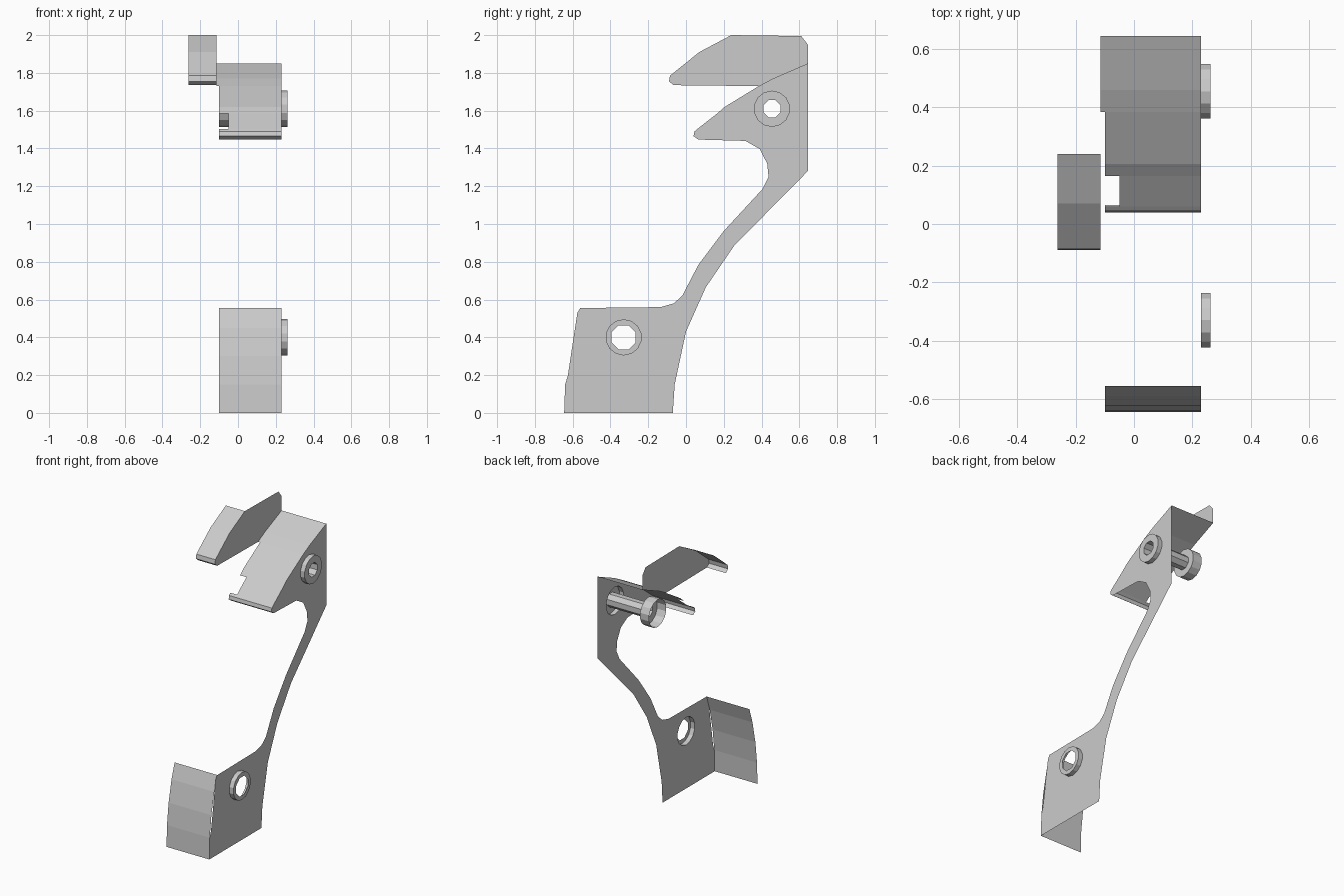
import bpy, bmesh, math
from mathutils import Vector

if "Cube" in bpy.data.objects:
    bpy.data.objects.remove(bpy.data.objects["Cube"])

X_SIDE, X_UPPER, X_CAP = 0.23, -0.115, 0.262


def finish(name, bm):
    bmesh.ops.remove_doubles(bm, verts=bm.verts, dist=0.0005)
    me = bpy.data.meshes.new(name)
    bm.to_mesh(me)
    bm.free()
    ob = bpy.data.objects.new(name, me)
    bpy.context.collection.objects.link(ob)
    return ob


def ring(center, r, n):
    cy, cz = center
    return [(cy + r * math.cos(2 * math.pi * (i + .5) / n),
             cz + r * math.sin(2 * math.pi * (i + .5) / n)) for i in range(n)]


def fill(bm, x, loops):
    """Flat sheet at a given x, first loop is the outline, the rest are holes."""
    edges = []
    for loop in loops:
        vs = [bm.verts.new((x, y, z)) for y, z in loop]
        edges += [bm.edges.new((vs[i - 1], vs[i])) for i in range(len(vs))]
    bmesh.ops.triangle_fill(bm, use_beauty=True, use_dissolve=False,
                            edges=edges, normal=Vector((1, 0, 0)))


def strip(bm, x0, x1, profile, closed=False):
    """Sheet swept along x from a (y, z) profile."""
    a = [bm.verts.new((x0, y, z)) for y, z in profile]
    b = [bm.verts.new((x1, y, z)) for y, z in profile]
    for i in range(0 if closed else 1, len(profile)):
        bm.faces.new((a[i - 1], b[i - 1], b[i], a[i]))


UPPER, LOWER = (0.455, 1.61), (-0.33, 0.40)
R_OUT = 0.096
LIP = [(0.06, 1.503), (0.045, 1.49), (0.04, 1.465), (0.065, 1.447)]

# side plate with two round openings
outline = [(-0.645, 0), (-0.07, 0), (-0.06, 0.15), (0, 0.43), (0.105, 0.665),
           (0.255, 0.885), (0.645, 1.28), (0.645, 1.85), (0.46, 1.77),
           (0.385, 1.73), (0.205, 1.62), (0.165, 1.585)] + LIP + [
           (0.315, 1.44), (0.39, 1.397), (0.43, 1.32), (0.437, 1.25),
           (0.405, 1.185), (0.2, 0.963), (0.065, 0.783), (-0.02, 0.62),
           (-0.065, 0.58), (-0.135, 0.56), (-0.56, 0.555), (-0.575, 0.53),
           (-0.595, 0.40), (-0.625, 0.20), (-0.64, 0.15)]
bm = bmesh.new()
fill(bm, X_SIDE, [outline, ring(UPPER, R_OUT, 14), ring(LOWER, R_OUT, 14)])
finish("side_plate", bm)

# curved front flange at the foot
bm = bmesh.new()
strip(bm, -0.1, X_SIDE, [(-0.645, 0), (-0.64, 0.15), (-0.622, 0.3),
                         (-0.59, 0.45), (-0.556, 0.555)])
finish("foot_flange", bm)

# sloping top sheet with notch and rounded lip
bm = bmesh.new()
strip(bm, X_UPPER, X_SIDE, [(0.645, 1.85), (0.46, 1.77), (0.385, 1.73)])
strip(bm, -0.1, X_SIDE, [(0.385, 1.73), (0.205, 1.62), (0.165, 1.585)])
strip(bm, -0.05, X_SIDE, [(0.165, 1.585), (0.06, 1.503)])
strip(bm, -0.1, X_SIDE, LIP)
finish("top_sheet", bm)

# upper side plate and its bent flap
flap = [(0.24, 2.0), (0.07, 1.91), (-0.085, 1.785), (-0.09, 1.755), (-0.065, 1.735)]
bm = bmesh.new()
fill(bm, X_UPPER, [[(0.645, 1.85), (0.645, 1.95), (0.61, 1.995)] + flap
                   + [(0.385, 1.73), (0.46, 1.77)]])
finish("upper_plate", bm)
bm = bmesh.new()
strip(bm, -0.262, X_UPPER, flap)
finish("upper_flap", bm)

# raised bosses around the openings
for name, c, r in (("upper_boss", UPPER, 0.049), ("lower_boss", LOWER, 0.069)):
    bm = bmesh.new()
    strip(bm, X_SIDE, X_CAP, ring(c, R_OUT, 14), closed=True)
    fill(bm, X_CAP, [ring(c, R_OUT, 14), ring(c, r, 8)])
    finish(name, bm)

# hollow pin with an open cup on its inner end
bm = bmesh.new()
strip(bm, -0.03, X_CAP, ring(UPPER, 0.049, 8), closed=True)
fill(bm, -0.03, [ring(UPPER, R_OUT, 14), ring(UPPER, 0.049, 8)])
strip(bm, -0.1, -0.03, ring(UPPER, R_OUT, 14), closed=True)
finish("hollow_pin", bm)
